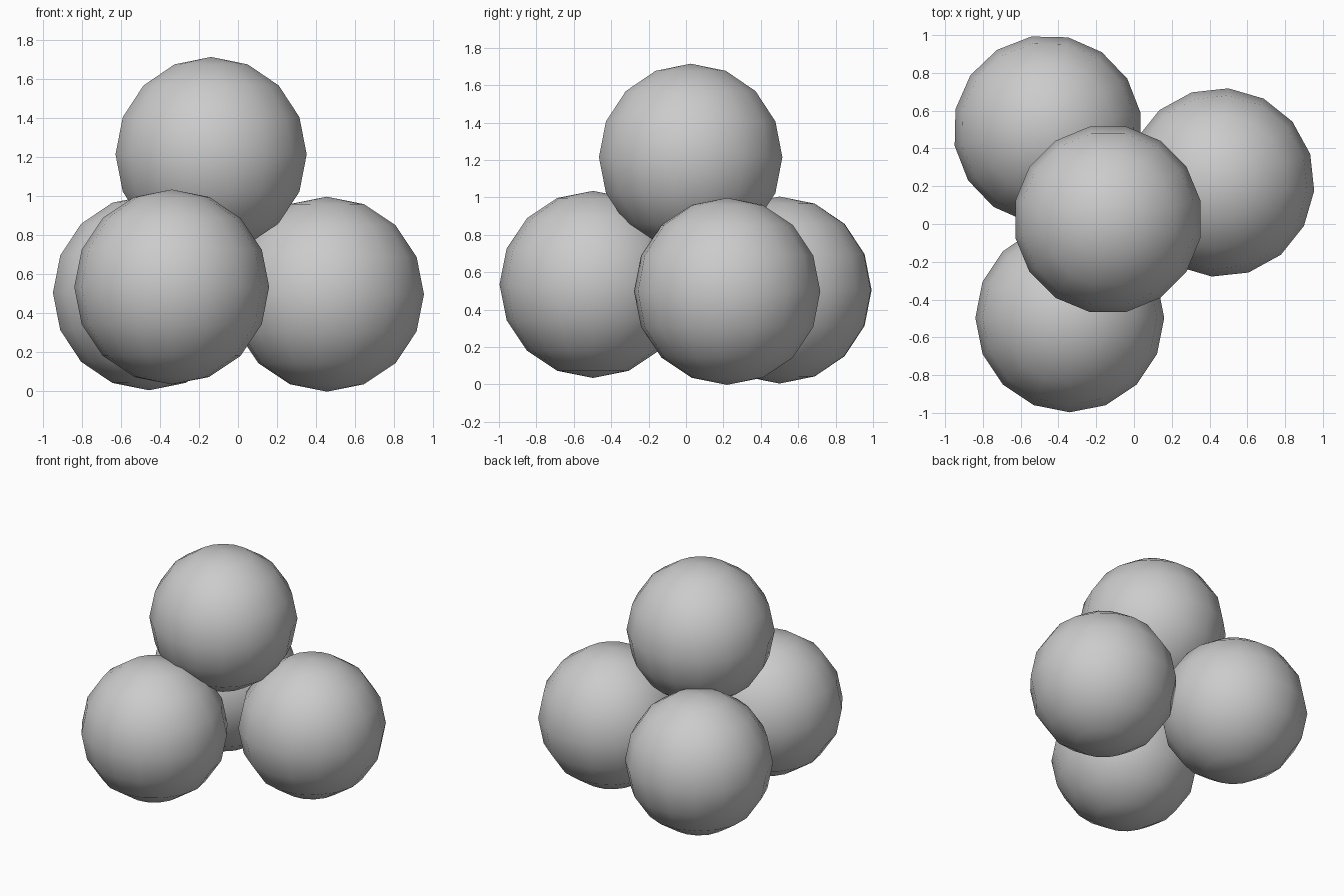
import bpy
from math import radians

if "Cube" in bpy.data.objects:
    bpy.data.objects.remove(bpy.data.objects["Cube"])

# part name, centre, turn about z (degrees)
BALLS = [
    ("front_ball", (-0.34, -0.497, 0.535), 0),
    ("right_ball", (0.456, 0.22, 0.498), -5),
    ("back_left_ball", (-0.457, 0.50, 0.505), 10),
    ("top_ball", (-0.138, 0.025, 1.215), 11.25),
]


def ball(name, centre, turn):
    bpy.ops.mesh.primitive_uv_sphere_add(
        segments=16, ring_count=8, radius=0.5,
        location=centre, rotation=(0, 0, radians(turn)))
    obj = bpy.context.object
    obj.name = name
    bpy.ops.object.shade_smooth()


# three balls in a triangle with a fourth on top
for spec in BALLS:
    ball(*spec)
